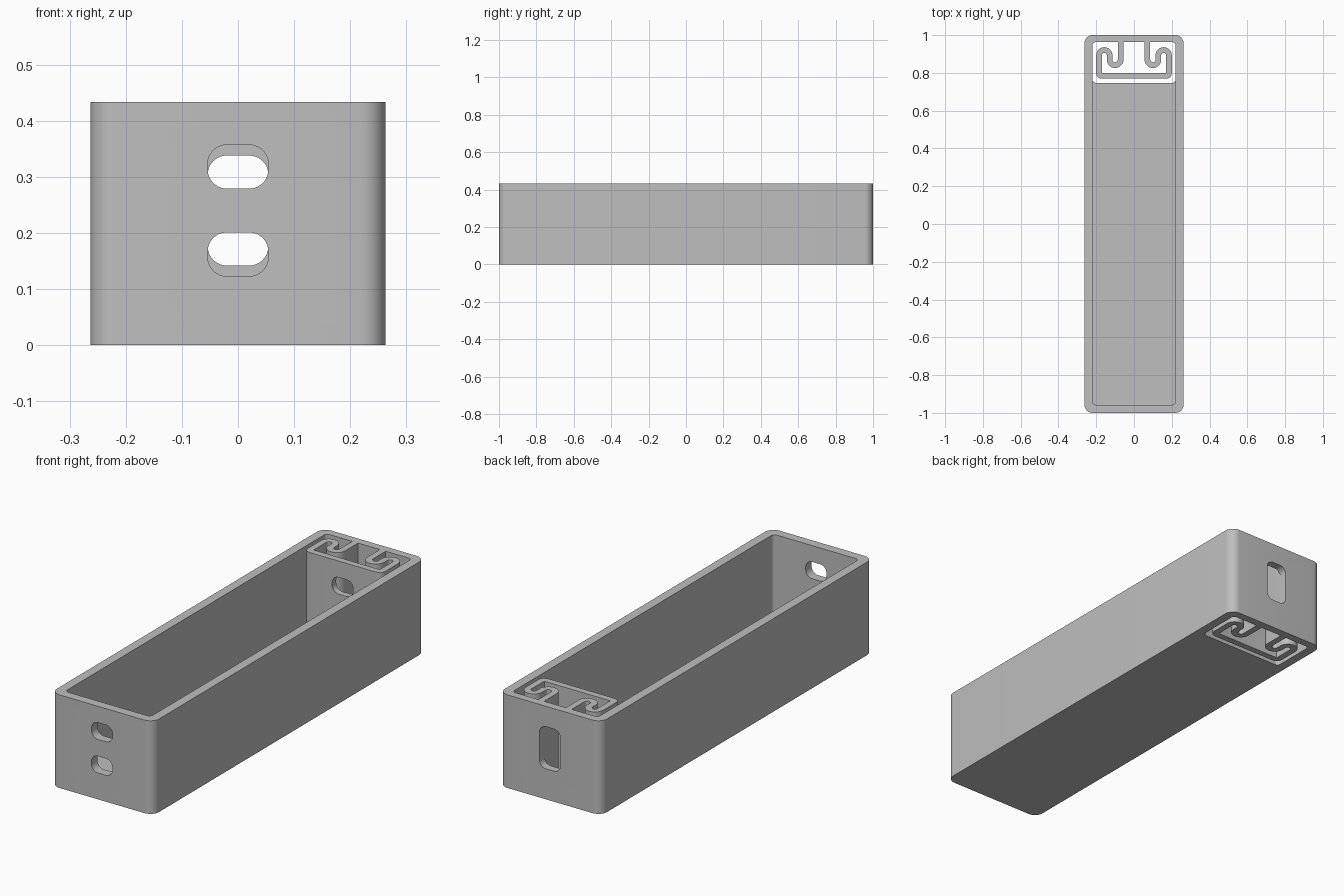
import bpy
import bmesh
import math
from mathutils import Vector

HEIGHT = 0.433
FLOOR = 0.043

cube = bpy.data.objects.get("Cube")
if cube:
    bpy.data.objects.remove(cube, do_unlink=True)

grey = bpy.data.materials.new("light grey plastic")
grey.use_nodes = True
colour = (0.52, 0.52, 0.52, 1)
grey.diffuse_color = colour
grey.node_tree.nodes["Principled BSDF"].inputs["Base Color"].default_value = colour


def arc(cx, cy, r, start, end, steps=10):
    angles = [math.radians(start + (end - start) * i / steps) for i in range(steps + 1)]
    return [(cx + r * math.cos(a), cy + r * math.sin(a)) for a in angles]


def rounded_rect(x0, x1, y0, y1, r):
    return (arc(x1 - r, y1 - r, r, 0, 90) + arc(x0 + r, y1 - r, r, 90, 180)
            + arc(x0 + r, y0 + r, r, 180, 270) + arc(x1 - r, y0 + r, r, 270, 360))


def prism(name, outline, low, high, axis="z"):
    """Extrude a flat outline along z, or an x-z outline along y."""
    bm = bmesh.new()
    place = (lambda a, b: (a, b, low)) if axis == "z" else (lambda a, b: (a, low, b))
    face = bm.faces.new([bm.verts.new(place(a, b)) for a, b in outline])
    ext = bmesh.ops.extrude_face_region(bm, geom=[face])
    move = Vector((0, 0, high - low)) if axis == "z" else Vector((0, high - low, 0))
    bmesh.ops.translate(bm, vec=move,
                        verts=[v for v in ext["geom"] if isinstance(v, bmesh.types.BMVert)])
    bmesh.ops.recalc_face_normals(bm, faces=bm.faces)
    mesh = bpy.data.meshes.new(name)
    bm.to_mesh(mesh)
    bm.free()
    mesh.materials.append(grey)
    obj = bpy.data.objects.new(name, mesh)
    bpy.context.collection.objects.link(obj)
    return obj


def cut(target, cutter):
    mod = target.modifiers.new("cut", "BOOLEAN")
    mod.operation = "DIFFERENCE"
    mod.solver = "EXACT"
    mod.object = cutter
    bpy.context.view_layer.objects.active = target
    bpy.ops.object.modifier_apply(modifier=mod.name)
    bpy.data.objects.remove(cutter, do_unlink=True)


def cut_slot(target, z0, z1, y0, y1):
    outline = rounded_rect(-0.054, 0.054, z0, z1, 0.034)
    cut(target, prism("slot_cutter", outline, y0, y1, "y"))


def ribbon(path, width):
    """Outline of a band of constant width along an open path."""
    pts = [Vector(p) for p in path]
    left, right = [], []
    for i, p in enumerate(pts):
        a = (p - pts[i - 1]).normalized() if i else None
        b = (pts[i + 1] - p).normalized() if i < len(pts) - 1 else a
        a = a or b
        t = (a + b).normalized()
        n = Vector((-t.y, t.x)) * (width / 2 / t.dot(a))
        left.append(tuple(p + n))
        right.append(tuple(p - n))
    return left + right[::-1]


# Open tray with a shaft through the floor at the back
tray = prism("tray", rounded_rect(-0.263, 0.263, -1, 1, 0.045), 0, HEIGHT)
cut(tray, prism("cavity_cutter", rounded_rect(-0.22, 0.22, -0.957, 0.963, 0.018), FLOOR, 0.6))
cut(tray, prism("shaft_cutter", rounded_rect(-0.22, 0.22, 0.747, 0.963, 0.018), -0.1, 0.6))

# Scroll spring hanging from the back wall, joined by a cross plate
half = [(-0.071, 0.963)]
half += arc(-0.1, 0.87, 0.029, 0, -180, 14)
half += arc(-0.157, 0.893, 0.028, 0, 180, 14)
half += arc(-0.17, 0.799, 0.015, 180, 270, 6)
path = half + [(-x, y) for x, y in reversed(half)]
spring = prism("scroll_spring", ribbon(path, 0.03), 0, HEIGHT)

# Paired slots in the front wall and cross plate, one tall slot in the back wall
for z0, z1 in ((0.123, 0.201), (0.279, 0.357)):
    cut_slot(tray, z0, z1, -1.1, -0.9)
    cut_slot(spring, z0, z1, 0.74, 0.815)
cut_slot(tray, 0.142, 0.338, 0.94, 1.1)

for obj in (tray, spring):
    bpy.ops.object.select_all(action="DESELECT")
    obj.select_set(True)
    bpy.context.view_layer.objects.active = obj
    bpy.ops.object.shade_smooth_by_angle(angle=math.radians(30))
